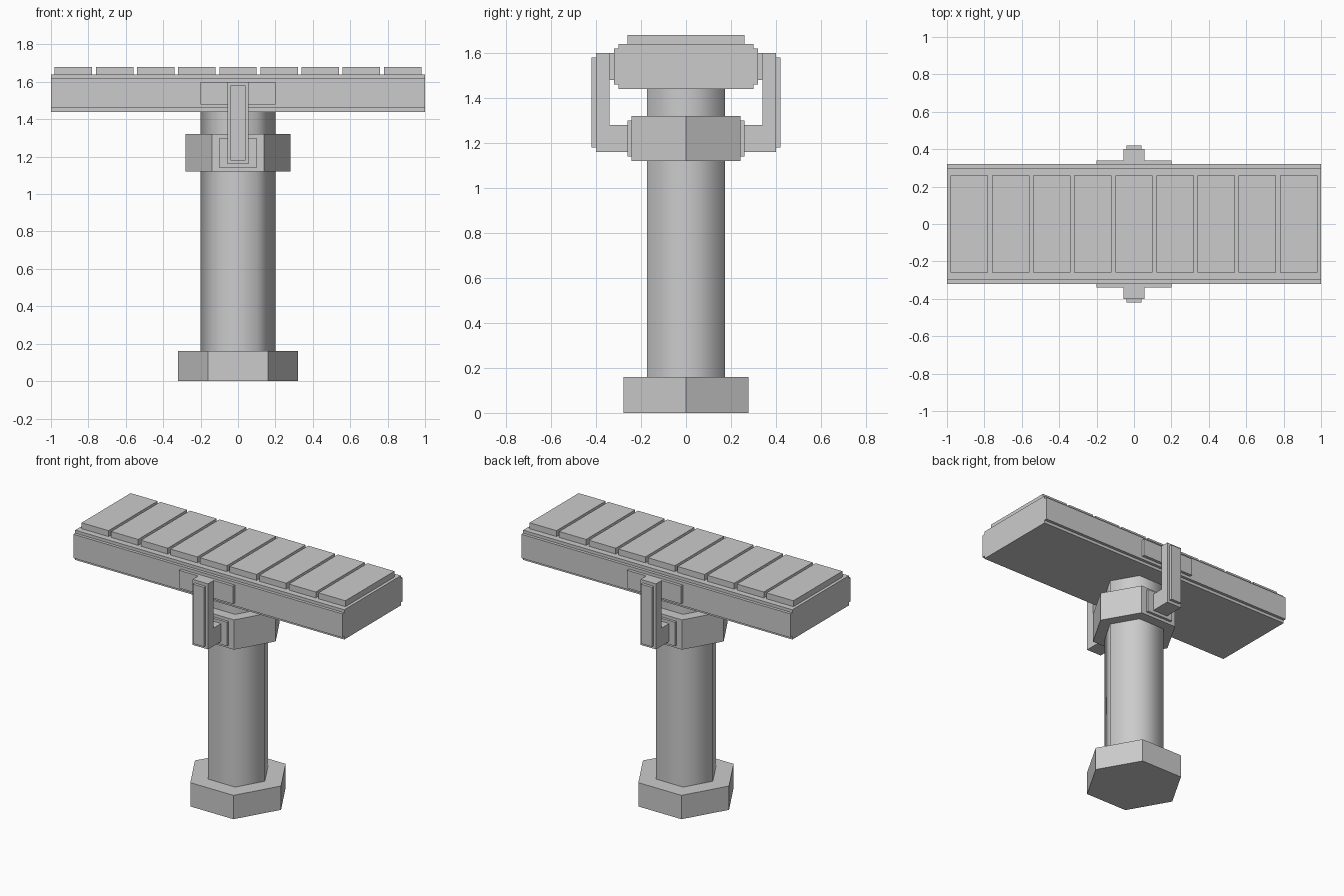
import bpy, bmesh, math

if "Cube" in bpy.data.objects:
    bpy.data.objects.remove(bpy.data.objects["Cube"])


def prism(name, pts, axis, lo, hi):
    """Extrude a closed 2D outline: axis 'z' takes (x, y), axis 'x' takes (y, z)."""
    place = (lambda p, h: (p[0], p[1], h)) if axis == 'z' else (lambda p, h: (h, p[0], p[1]))
    bm = bmesh.new()
    face = bm.faces.new([bm.verts.new(place(p, lo)) for p in pts])
    ext = bmesh.ops.extrude_face_region(bm, geom=[face])
    for v in ext["geom"]:
        if isinstance(v, bmesh.types.BMVert):
            v.co[2 if axis == 'z' else 0] = hi
    bmesh.ops.recalc_face_normals(bm, faces=bm.faces)
    me = bpy.data.meshes.new(name)
    bm.to_mesh(me)
    bm.free()
    ob = bpy.data.objects.new(name, me)
    bpy.context.collection.objects.link(ob)
    return ob


def box(name, x0, x1, y0, y1, z0, z1):
    return prism(name, [(x0, y0), (x1, y0), (x1, y1), (x0, y1)], 'z', z0, z1)


def hexagon(name, r, z0, z1):
    pts = [(r * math.cos(i * math.pi / 3), r * math.sin(i * math.pi / 3)) for i in range(6)]
    return prism(name, pts, 'z', z0, z1)


def mirror_y(ob):
    mod = ob.modifiers.new("mirror", 'MIRROR')
    mod.use_axis = (False, True, False)
    return ob


# Pedestal: foot, smooth-shaded column, collar
hexagon("foot", 0.32, 0, 0.16)
column = hexagon("column", 0.20, 0.16, 1.44)
bpy.context.view_layer.objects.active = column
column.select_set(True)
bpy.ops.object.shade_smooth_by_angle(angle=math.radians(65))
column.select_set(False)
hexagon("collar", 0.28, 1.12, 1.32)

# Long beam with stepped edges along both sides
beam = [(0.30, 1.44), (0.30, 1.46), (0.32, 1.46), (0.32, 1.62), (0.30, 1.62), (0.30, 1.64)]
prism("beam", beam + [(-y, z) for y, z in reversed(beam)], 'x', -1, 1)

# Nine top slats
for i in range(9):
    cx = (i - 4) * 0.22
    box(f"slat_{i + 1}", cx - 0.10, cx + 0.10, -0.26, 0.26, 1.64, 1.68)

# Side brackets: mounting plates, L-shaped arm, raised outer strip
mirror_y(box("beam_plate", -0.20, 0.20, -0.34, -0.31, 1.48, 1.60))
mirror_y(box("collar_plate", -0.10, 0.10, -0.26, -0.23, 1.14, 1.30))
arm = [(-0.25, 1.16), (-0.40, 1.16), (-0.40, 1.60), (-0.34, 1.60), (-0.34, 1.28), (-0.25, 1.28)]
mirror_y(prism("bracket_arm", arm, 'x', -0.057, 0.057))
mirror_y(box("bracket_strip", -0.04, 0.04, -0.42, -0.40, 1.18, 1.58))
